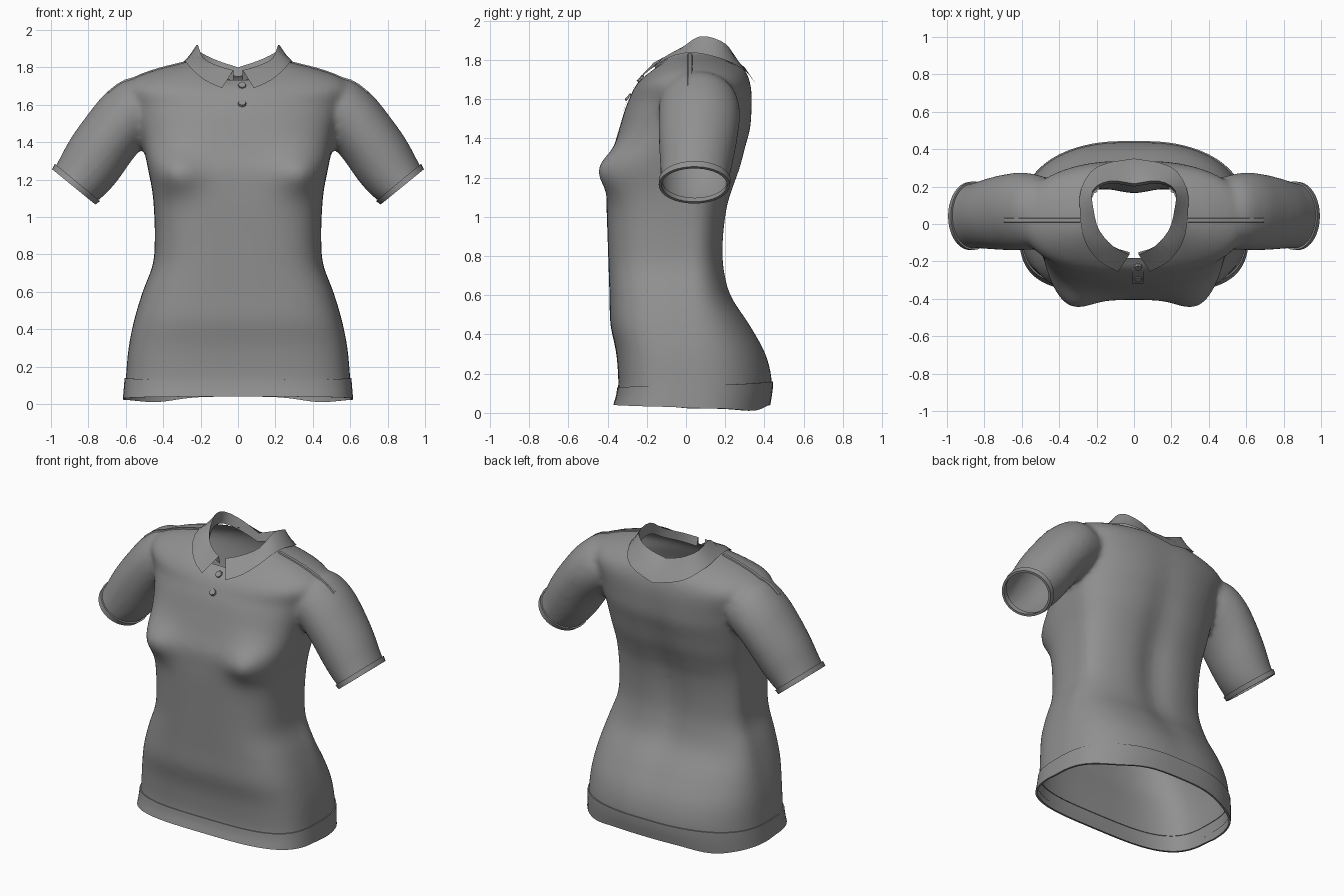
import bpy, bmesh, math
from mathutils import Vector
from mathutils.bvhtree import BVHTree

if "Cube" in bpy.data.objects:
    bpy.data.objects.remove(bpy.data.objects["Cube"])

fabric = bpy.data.materials.new("grey_fabric")
GREY = (0.28, 0.28, 0.28, 1)
fabric.diffuse_color = GREY
fabric.use_nodes = True
fabric.node_tree.nodes["Principled BSDF"].inputs["Base Color"].default_value = GREY


def shade(obj, angle):
    bpy.ops.object.select_all(action='DESELECT')
    bpy.context.view_layer.objects.active = obj
    obj.select_set(True)
    bpy.ops.object.shade_smooth_by_angle(angle=math.radians(angle))


def finish(name, bm, angle=50):
    mesh = bpy.data.meshes.new(name)
    bm.to_mesh(mesh)
    bm.free()
    mesh.materials.append(fabric)
    obj = bpy.data.objects.new(name, mesh)
    bpy.context.collection.objects.link(obj)
    shade(obj, angle)
    return obj


def loft(bm, rows, closed=True, caps=False):
    """Skin a list of equally long point rows."""
    grid = [[bm.verts.new(p) for p in row] for row in rows]
    n = len(rows[0])
    for low, high in zip(grid, grid[1:]):
        for j in range(n if closed else n - 1):
            k = (j + 1) % n
            bm.faces.new((low[j], low[k], high[k], high[j]))
    if caps:
        bm.faces.new(grid[0][::-1])
        bm.faces.new(grid[-1])
    return bm


def resample(rows, steps):
    """Catmull-Rom interpolation through rows of numbers."""
    out = []
    for i in range(len(rows) - 1):
        quad = (rows[max(i - 1, 0)], rows[i], rows[i + 1], rows[min(i + 2, len(rows) - 1)])
        for s in range(steps):
            t = s / steps
            out.append(tuple(
                b + t * (c - a) / 2 + t * t * (a - 2.5 * b + 2 * c - d / 2)
                + t ** 3 * (1.5 * (b - c) + (d - a) / 2)
                for a, b, c, d in zip(*quad)))
    return out + [rows[-1]]


# Torso rings: side z, front z, back z, half width, front y, back y
BODY = [
    (.03, .04, .04, .61, -.365, .425),
    (.14, .13, .16, .60, -.345, .44),
    (.30, .30, .30, .585, -.355, .41),
    (.45, .45, .45, .555, -.385, .33),
    (.60, .60, .60, .51, -.39, .235),
    (.75, .75, .75, .455, -.395, .20),
    (.90, .90, .90, .445, -.40, .20),
    (1.05, 1.05, 1.05, .45, -.405, .22),
    (1.15, 1.15, 1.15, .46, -.405, .25),
    (1.25, 1.25, 1.25, .48, -.40, .285),
    (1.35, 1.35, 1.35, .50, -.37, .31),
    (1.45, 1.45, 1.45, .52, -.34, .335),
    (1.55, 1.55, 1.54, .55, -.31, .34),
    (1.63, 1.61, 1.61, .585, -.285, .34),
    (1.69, 1.645, 1.66, .60, -.27, .335),
    (1.745, 1.67, 1.70, .55, -.255, .325),
    (1.79, 1.69, 1.735, .43, -.24, .31),
    (1.82, 1.715, 1.765, .31, -.21, .28),
    (1.84, 1.73, 1.775, .24, -.17, .23),
]
MID = 0.02


def bump(v, centre, spread):
    return math.exp(-((v - centre) / spread) ** 2)


def body_ring(row, grow=0.0, segments=80):
    zs, zf, zb, w, yf, yb = row
    front_n = 2.3 + 1.2 * min(max((1.6 - zs) / .3, 0), 1) + .3 * bump(zs, 1.23, .12)
    ring = []
    for j in range(segments):
        a = 2 * math.pi * j / segments
        c, s = math.cos(a), math.sin(a)
        n = front_n if s < 0 else 2.4
        x = math.copysign(abs(c) ** (2 / n), c) * (w + grow)
        d = abs(s) ** (2 / n)
        if s < 0:   # front with bust
            z = zs + (zf - zs) * d * d
            y = MID + (yf - grow - MID) * d
            y -= .08 * d * bump(abs(x), .35, .14) * bump(z, 1.235, .11)
        else:       # back with spine groove and dipping hem
            z = zs + (zb - zs) * d * d
            y = MID + (yb + grow - MID) * d
            y -= .035 * d * bump(x, 0, .11) * bump(z, .95, .5)
            z -= .025 * bump(abs(x), .44, .15) * bump(zs, .03, .06)
        ring.append(Vector((x, y, z)))
    return ring


# Sleeve sections: lower x, lower z, upper x, upper z, front y, back y
SLEEVE = [
    (.40, 1.46, .45, 1.72, -.11, .23),
    (.46, 1.41, .59, 1.74, -.135, .265),
    (.51, 1.37, .71, 1.66, -.14, .275),
    (.57, 1.30, .81, 1.54, -.14, .265),
    (.64, 1.20, .895, 1.42, -.135, .245),
    (.71, 1.12, .95, 1.32, -.13, .225),
    (.77, 1.073, .987, 1.25, -.13, .215),
]


def sleeve_ring(row, side, grow=0.0, segments=40):
    lx, lz, ux, uz, yf, yb = row
    centre = Vector(((lx + ux) / 2, (yf + yb) / 2, (lz + uz) / 2))
    half = Vector((ux - lx, 0, uz - lz)) / 2
    half += half.normalized() * grow
    depth = (yb - yf) / 2 + grow
    ring = []
    for j in range(segments):
        a = 2 * math.pi * j / segments
        p = centre + half * math.cos(a)
        p.y -= side * depth * math.sin(a)
        ring.append(Vector((p.x * side, p.y, p.z)))
    return ring


# Torso and sleeves as overlapping solids, melted into one garment
rows = resample(BODY, 4)
path = resample(SLEEVE, 4)
below = tuple(v - .1 for v in BODY[0][:3]) + BODY[0][3:]
plug = (1.95, 1.95, 1.95, .235, -.165, .225)
solid = loft(bmesh.new(), [body_ring(r) for r in [below] + rows + [plug]], caps=True)
past_cuff = tuple(1.6 * a - .6 * b for a, b in zip(SLEEVE[-1], SLEEVE[-2]))
for side in (1, -1):
    loft(solid, [sleeve_ring(r, side) for r in path + [past_cuff]], caps=True)
shirt = finish("shirt_body", solid)
melt = shirt.modifiers.new("melt", 'REMESH')
melt.mode = 'VOXEL'
melt.voxel_size = .016
relax = shirt.modifiers.new("relax", 'SMOOTH')
relax.factor = .5
relax.iterations = 10
for modifier in ("melt", "relax"):
    bpy.ops.object.modifier_apply(modifier=modifier)

# Open the hem, the neck and the sleeve ends
lx, lz, ux, uz = path[-2][:4]
cuff_point = Vector(((lx + ux) / 2, (lz + uz) / 2))
cuff_normal = Vector((uz - lz, lx - ux))


def is_opening(p):
    hem = p.z < .075
    neck = p.z > 1.65 and abs(p.x / .25) ** 2.4 + abs((p.y - .03) / .21) ** 2.4 < 1
    beyond = (Vector((abs(p.x), p.z)) - cuff_point).dot(cuff_normal) > 0
    return hem or neck or (beyond and abs(p.x) > .65 and p.z > .9)


cloth = bmesh.new()
cloth.from_mesh(shirt.data)
openings = [f for f in cloth.faces if is_opening(f.calc_center_median())]
bmesh.ops.delete(cloth, geom=openings, context='FACES')
surface = BVHTree.FromBMesh(cloth)
cloth.to_mesh(shirt.data)
cloth.free()
shade(shirt, 60)

# Hem band with a turned-in lower edge
band = [body_ring(r, .006) for r in rows[:5]]
band = [body_ring(rows[0], -.006)] + band + [body_ring(rows[4], -.004)]
finish("hem_band", loft(bmesh.new(), band), 35)

# Cuffs and raised shoulder seams
for side, label in ((1, "left"), (-1, "right")):
    cuff = [sleeve_ring(path[-3], side, -.004)]
    cuff += [sleeve_ring(r, side, .009) for r in path[-3:]]
    cuff += [sleeve_ring(path[-1], side, -.006), sleeve_ring(path[-3], side, -.008)]
    finish(label + "_cuff", loft(bmesh.new(), cuff), 35)

    seam = []
    for i in range(10):
        top = Vector((side * (.29 + .045 * i), MID, 3))
        ridge = surface.ray_cast(top, Vector((0, 0, -1)))[0]
        seam.append([ridge + Vector((0, s * side * .016, h)) for s, h in
                     ((1, -.012), (.6, .007), (-.6, .007), (-1, -.012))])
    finish(label + "_shoulder_seam", loft(bmesh.new(), seam, closed=False), 35)


def lift(p, gap):
    """Keep a point at least a small gap outside the cloth."""
    loc, normal, _, _ = surface.find_nearest(p)
    height = (p - loc).dot(normal)
    return p + normal * (gap - height) if height < gap else p


# Folded collar: outer edge, fold and inner edge from front to back
COLLAR = [
    ((.085, -.255, 1.69), (.025, -.165, 1.785), (.025, -.15, 1.73)),
    ((.18, -.20, 1.73), (.11, -.12, 1.81), (.11, -.12, 1.75)),
    ((.255, -.10, 1.79), (.185, -.035, 1.85), (.185, -.035, 1.79)),
    ((.285, .05, 1.825), (.215, .07, 1.92), (.22, .06, 1.84)),
    ((.28, .19, 1.795), (.22, .18, 1.895), (.22, .17, 1.82)),
    ((.19, .31, 1.735), (.13, .23, 1.845), (.13, .215, 1.78)),
    ((0, .35, 1.685), (0, .215, 1.80), (0, .20, 1.75)),
]
half = [tuple(v for p in station for v in p) for station in COLLAR]
strips = [[], [], [], []]
for st in resample(half, 3):
    outer, fold, inner = (Vector(st[i:i + 3]) for i in (0, 3, 6))
    middle = lift(outer.lerp(fold, .5), .012)
    for strip, p in zip(strips, (lift(outer, .01), middle, fold, inner)):
        strip.append(p)
for strip in strips:
    strip += [Vector((-p.x, p.y, p.z)) for p in reversed(strip[:-1])]
finish("collar", loft(bmesh.new(), strips, closed=False), 60)


def chest(x, z, gap):
    hit = surface.ray_cast(Vector((x, -1, z)), Vector((0, 1, 0)))[0]
    return hit + Vector((0, -gap, 0))


# Button placket and buttons
plate = [[chest(x, 1.54 + .018 * i, .006) for x in (-.012, .02, .052)] for i in range(11)]
finish("placket", loft(bmesh.new(), plate, closed=False))
for i, z in enumerate((1.61, 1.705)):
    bm = bmesh.new()
    bmesh.ops.create_cone(bm, cap_ends=True, segments=8, radius1=.024, radius2=.020, depth=.012)
    button = finish("button_%d" % (i + 1), bm, 30)
    button.location = chest(.022, z, .010)
    button.rotation_euler.x = math.radians(50)
